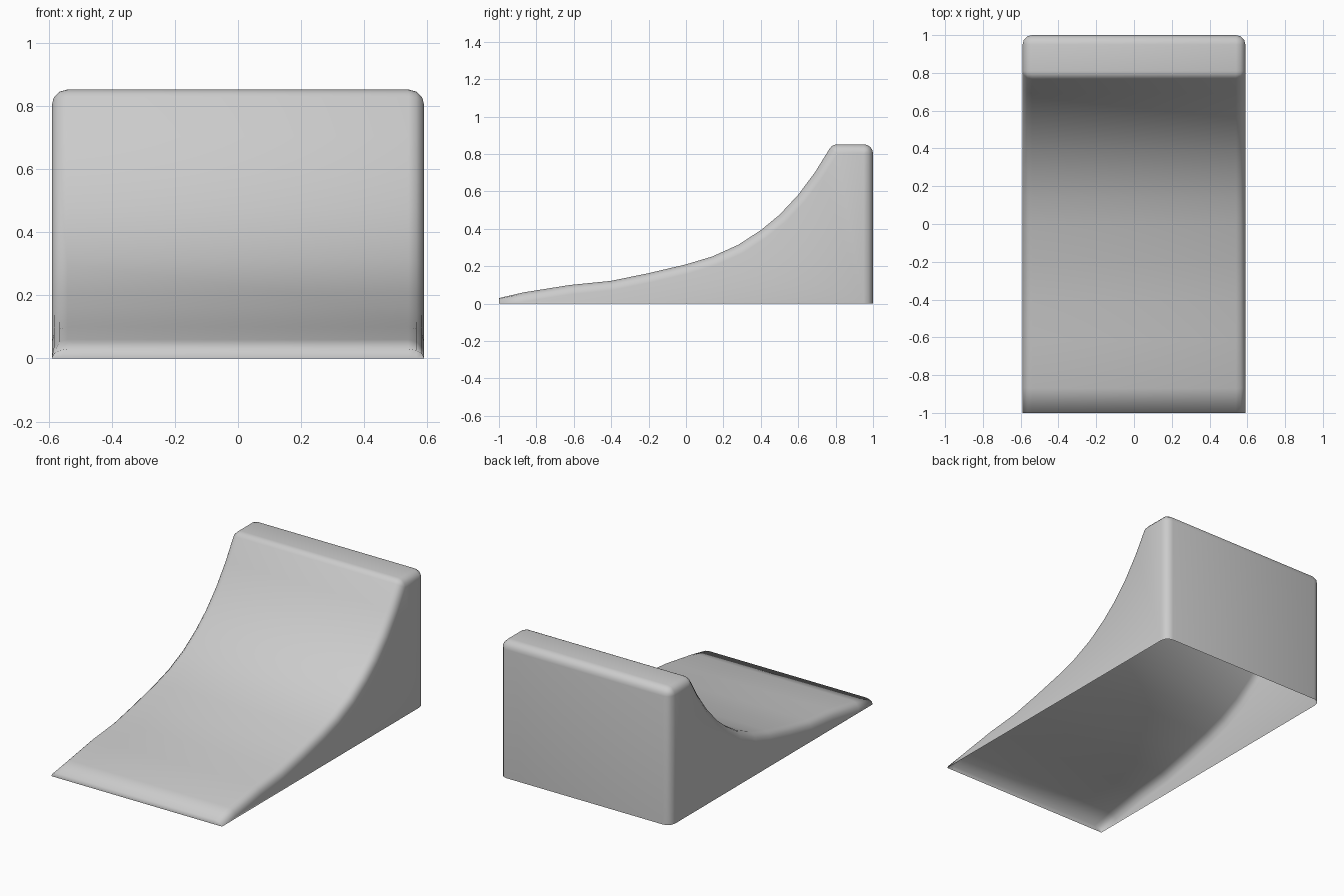
import bpy, bmesh
from math import sin, cos, pi, radians

if "Cube" in bpy.data.objects:
    bpy.data.objects.remove(bpy.data.objects["Cube"])

HALF_W, R, SEGS = 0.59, 0.05, 3


def arc(cy, cz, a0, a1, n=4):
    # rounded profile corner: (y, z, normal y, normal z)
    out = []
    for i in range(n + 1):
        a = radians(a0 + (a1 - a0) * i / n)
        out.append((cy + 0.05 * cos(a), cz + 0.05 * sin(a), cos(a), sin(a)))
    return out


# Curved riding surface, front lip to crest
curve = [(-1, .03), (-.87, .06), (-.62, .1), (-.4, .122), (-.2, .163), (0, .21), (.14, .252),
         (.28, .315), (.4, .393), (.5, .475), (.6, .582), (.69, .703), (.768, .829)]
profile = [(-1, 0, 0, 0), (-1, .03, 0, 1)]
for (y0, z0), (y, z), (y1, z1) in zip(curve, curve[1:], curve[2:]):
    dy, dz = y1 - y0, z1 - z0
    length = (dy * dy + dz * dz) ** 0.5
    profile.append((y, z, -dz / length, dy / length))
# Rounded crest and back wall
profile += arc(.81, .802, 147, 90) + arc(.95, .802, 90, 0)
profile.append((1, 0, 1, 0))

# Cross-width stations: rounded side edges, mirrored left and right
stations = []
for i in range(SEGS + 1):
    a = pi / 2 * i / SEGS
    stations.append((HALF_W - R + R * sin(a), R * (1 - cos(a))))
stations = [(-x, o) for x, o in reversed(stations)] + stations

bm = bmesh.new()
rings = []
for x, off in stations:
    ring = []
    for y, z, ny, nz in profile:
        o = off * min(1, .03 / R) if y == -1 else off
        ring.append(bm.verts.new((x, y - ny * o, max(0, z - nz * o))))
    rings.append(ring)
for a, b in zip(rings, rings[1:]):
    for i in range(len(profile) - 1):
        bm.faces.new((a[i], b[i], b[i + 1], a[i + 1]))
# Side walls; the underside stays open
bm.faces.new(rings[0])
bm.faces.new(rings[-1][::-1])
bmesh.ops.remove_doubles(bm, verts=bm.verts, dist=0.0005)
bmesh.ops.recalc_face_normals(bm, faces=bm.faces)
for f in bm.faces:
    f.smooth = True
if max(bm.faces, key=lambda f: f.calc_center_median().y).normal.y < 0:
    bmesh.ops.reverse_faces(bm, faces=bm.faces)

mesh = bpy.data.meshes.new("ramp")
bm.to_mesh(mesh)
bm.free()
ramp = bpy.data.objects.new("ramp", mesh)
bpy.context.collection.objects.link(ramp)
